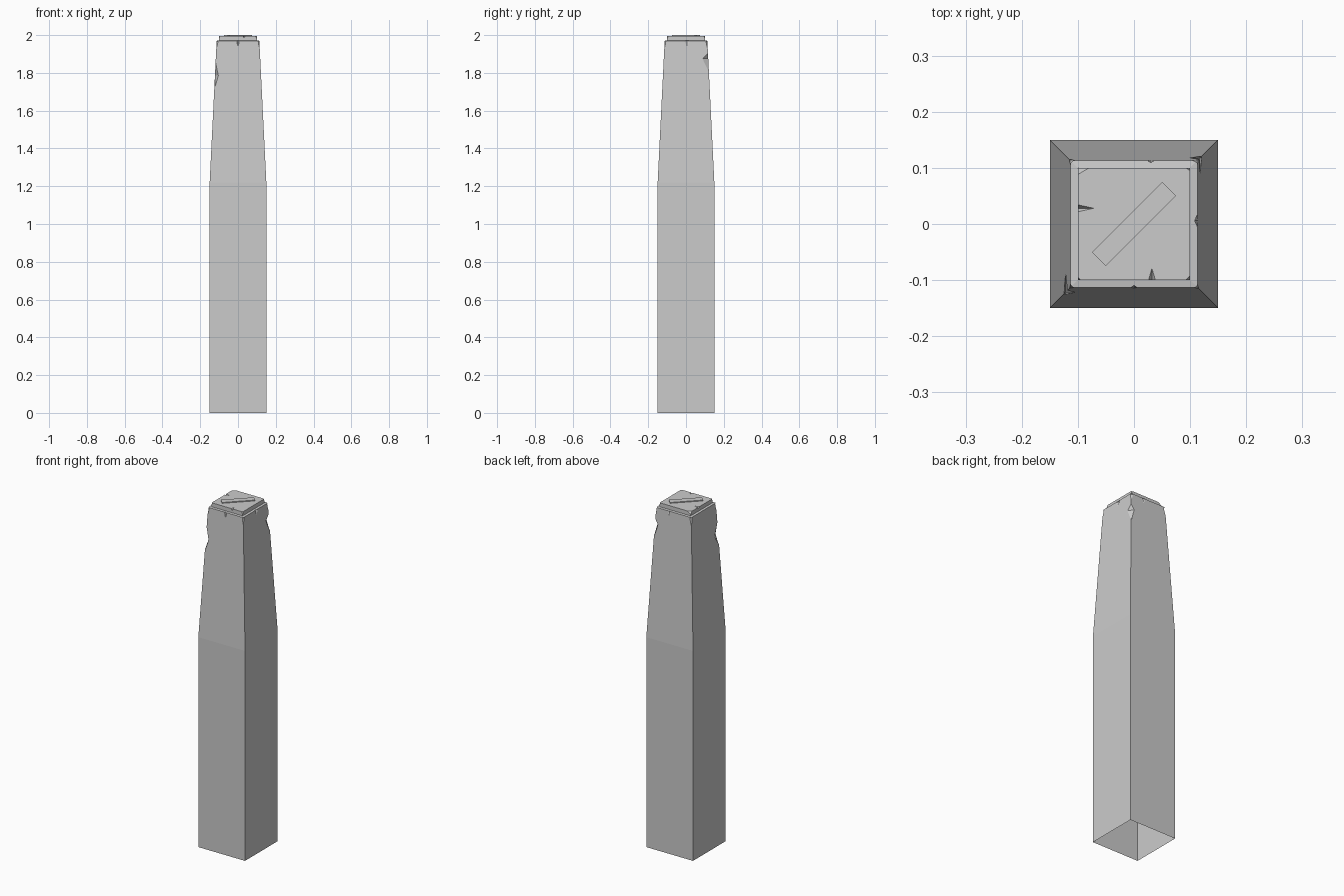
import bpy, bmesh
from math import pi
from mathutils import Matrix

if "Cube" in bpy.data.objects:
    bpy.data.objects.remove(bpy.data.objects["Cube"])


def make_object(name, bm):
    bmesh.ops.recalc_face_normals(bm, faces=bm.faces)
    mesh = bpy.data.meshes.new(name)
    bm.to_mesh(mesh)
    bm.free()
    obj = bpy.data.objects.new(name, mesh)
    bpy.context.collection.objects.link(obj)
    return obj


def add_chip(bm, x, y, z, rx, ry, up, down):
    """Diamond-shaped cutter centred on an edge or corner."""
    ring = [bm.verts.new(p) for p in
            ((x + rx, y, z), (x, y + ry, z), (x - rx, y, z), (x, y - ry, z))]
    top = bm.verts.new((x, y, z + up))
    bottom = bm.verts.new((x, y, z - down))
    for i in range(4):
        a, b = ring[i], ring[(i + 1) % 4]
        bm.faces.new((a, b, top))
        bm.faces.new((b, a, bottom))


# Post: square shaft, tapered upper part, ledge and stepped cap
bm = bmesh.new()
rings = []
for half, z in ((0.15, 0), (0.15, 1.22), (0.113, 1.97), (0.10, 1.972), (0.10, 1.995)):
    rings.append([bm.verts.new((sx * half, sy * half, z))
                  for sx, sy in ((-1, -1), (1, -1), (1, 1), (-1, 1))])
for lo, hi in zip(rings, rings[1:]):
    for i in range(4):
        j = (i + 1) % 4
        bm.faces.new((lo[i], lo[j], hi[j], hi[i]))
bm.faces.new(rings[0][::-1])
bm.faces.new(rings[-1])
post = make_object("post", bm)

# Chips broken out of the corners and rims
bm = bmesh.new()
chips = (
    (-0.122, -0.122, 1.785, 0.018, 0.035, 0.10, 0.065),
    (0.118, 0.118, 1.875, 0.020, 0.030, 0.035, 0.075),
    (-0.101, 0.028, 1.996, 0.032, 0.007, 0.02, 0.012),
    (0.032, -0.101, 1.996, 0.007, 0.024, 0.02, 0.012),
    (-0.101, 0.101, 1.996, 0.024, 0.014, 0.02, 0.018),
    (0.101, 0.101, 1.996, 0.011, 0.007, 0.02, 0.018),
    (0.101, -0.101, 1.996, 0.011, 0.010, 0.02, 0.018),
    (-0.101, -0.101, 1.996, 0.007, 0.008, 0.02, 0.018),
    (0.114, 0.006, 1.968, 0.008, 0.016, 0.01, 0.03),
    (0.0, -0.114, 1.968, 0.008, 0.006, 0.01, 0.03),
    (0.030, 0.114, 1.968, 0.009, 0.006, 0.01, 0.03),
    (-0.114, 0.114, 1.967, 0.010, 0.010, 0.01, 0.05),
    (0.114, -0.114, 1.967, 0.008, 0.008, 0.01, 0.04),
    (-0.114, -0.114, 1.967, 0.009, 0.009, 0.01, 0.04),
    (0.114, 0.114, 1.967, 0.014, 0.009, 0.01, 0.04),
)
for chip in chips:
    add_chip(bm, *chip)
cutter = make_object("chip_cutter", bm)
cutter.hide_render = True

cut = post.modifiers.new("chips", "BOOLEAN")
cut.operation = "DIFFERENCE"
cut.solver = "EXACT"
cut.object = cutter
deps = bpy.context.evaluated_depsgraph_get()
post.data = bpy.data.meshes.new_from_object(post.evaluated_get(deps))
post.modifiers.clear()
bpy.data.objects.remove(cutter)

# Open underside
bm = bmesh.new()
bm.from_mesh(post.data)
floor = [f for f in bm.faces if all(v.co.z < 0.001 for v in f.verts)]
bmesh.ops.delete(bm, geom=floor, context="FACES")
bm.to_mesh(post.data)
bm.free()

# Raised diagonal bar on the cap
bm = bmesh.new()
bmesh.ops.create_cube(bm, size=1, matrix=Matrix.Translation((0, 0, 1.995))
                      @ Matrix.Rotation(pi / 4, 4, "Z")
                      @ Matrix.Diagonal((0.177, 0.035, 0.01, 1)))
make_object("top_bar", bm)
